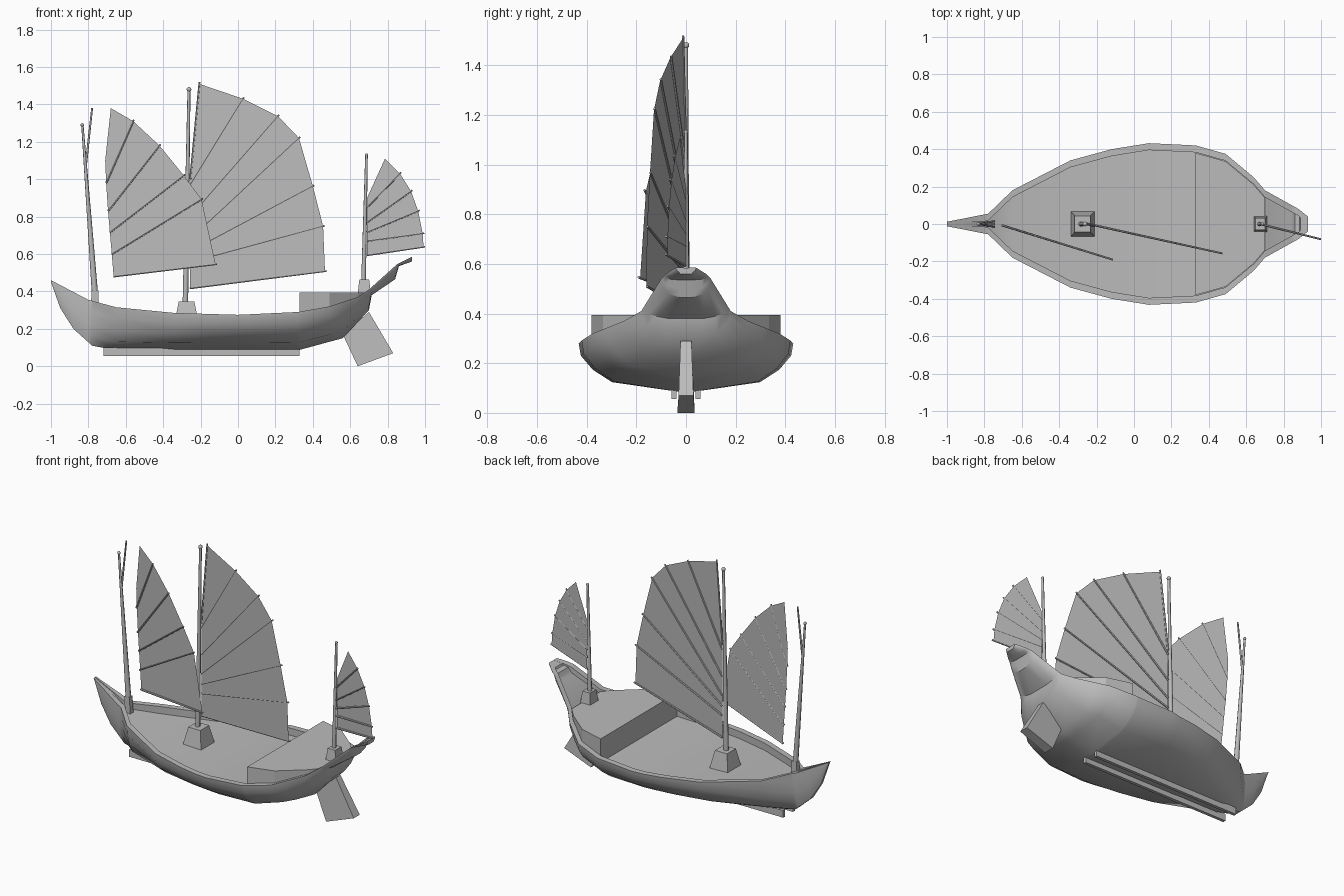
import bpy, bmesh, math
from mathutils import Vector

cube = bpy.data.objects.get("Cube")
if cube:
    bpy.data.objects.remove(cube, do_unlink=True)

GREY = (0.5, 0.5, 0.5, 1)
mat = bpy.data.materials.new("plain_grey")
mat.use_nodes = True
mat.diffuse_color = GREY
mat.node_tree.nodes["Principled BSDF"].inputs["Base Color"].default_value = GREY


def finish(name, bm, smooth=None):
    bmesh.ops.remove_doubles(bm, verts=bm.verts, dist=0.0005)
    bmesh.ops.recalc_face_normals(bm, faces=bm.faces)
    mesh = bpy.data.meshes.new(name)
    bm.to_mesh(mesh)
    bm.free()
    mesh.materials.append(mat)
    ob = bpy.data.objects.new(name, mesh)
    bpy.context.collection.objects.link(ob)
    if smooth:
        bpy.ops.object.select_all(action="DESELECT")
        ob.select_set(True)
        bpy.context.view_layer.objects.active = ob
        bpy.ops.object.shade_smooth_by_angle(angle=math.radians(smooth))
    return ob


def loft(name, rings, smooth=None):
    """Skin a list of equal closed rings and cap both ends."""
    bm = bmesh.new()
    rows = [[bm.verts.new(p) for p in ring] for ring in rings]
    n = len(rows[0])
    for a, b in zip(rows, rows[1:]):
        for i in range(n):
            j = (i + 1) % n
            bm.faces.new((a[i], a[j], b[j], b[i]))
    bm.faces.new(rows[0])
    bm.faces.new(rows[-1])
    return finish(name, bm, smooth)


def rect(x, y, z, hx, hy):
    return [(x - hx, y - hy, z), (x + hx, y - hy, z), (x + hx, y + hy, z), (x - hx, y + hy, z)]


def rod(name, start, end, r1, r2, sides=8, ball=0):
    a, b = Vector(start), Vector(end)
    turn = (b - a).to_track_quat("Z", "Y")
    rings = []
    for p, r in ((a, r1), (b, r2)):
        angles = [2 * math.pi * i / sides for i in range(sides)]
        rings.append([p + turn @ Vector((r * math.cos(t), r * math.sin(t), 0)) for t in angles])
    loft(name, rings, 50)
    if ball:
        bm = bmesh.new()
        bmesh.ops.create_uvsphere(bm, u_segments=8, v_segments=6, radius=ball)
        bmesh.ops.translate(bm, verts=bm.verts, vec=b)
        finish(name + "_ball", bm, 50)


def lerp(table, x):
    for (x0, v0), (x1, v1) in zip(table, table[1:]):
        if x <= x1:
            return v0 + (v1 - v0) * (x - x0) / (x1 - x0)
    return table[-1][1]


# Hull lines along the length
BEAM = [(-1, .012), (-.78, .055), (-.65, .18), (-.34, .34), (-.12, .4), (.08, .432), (.33, .42),
        (.49, .375), (.64, .25), (.7, .18), (.88, .08), (.93, .04)]
SHEER = [(-1, .46), (-.8, .355), (-.65, .315), (-.34, .285), (0, .275), (.32, .29), (.49, .32),
         (.64, .37), (.7, .41), (.85, .545), (.93, .585)]
KEEL = [(-1, .45), (-.95, .31), (-.88, .2), (-.78, .11), (-.65, .085), (.32, .085), (.56, .15),
        (.7, .3), (.715, .38), (.84, .465), (.86, .535), (.93, .56)]
FLAT = [(-1, .005), (-.65, .03), (.6, .03), (.715, .07), (.84, .025), (.93, .025)]
DROP = [(-.85, .004), (-.76, .045), (.7, .045), (.885, .03), (.89, .001)]
STATIONS = sorted({x for t in (BEAM, SHEER, KEEL) for x, _ in t} | {.885, .89})


def inner(x):
    return max(lerp(BEAM, x) - .037, .25 * lerp(BEAM, x))


def hull_ring(x):
    beam, top, low = lerp(BEAM, x), lerp(SHEER, x), lerp(KEEL, x)
    flat = min(lerp(FLAT, x), beam * .6)
    drop = min(max(lerp(DROP, max(x, -.85)), .001), (top - low) * .6)
    half = [(flat, low)]
    for fy, fz in ((.69, .2), (.87, .46), (.98, .75), (1, 1)):
        half.append((max(beam * fy, flat), low + (top - low) * fz))
    half += [(inner(x), top), (inner(x), top - drop)]
    return [(x, y, z) for y, z in half] + [(x, -y, z) for y, z in reversed(half)]


loft("hull", [hull_ring(x) for x in STATIONS], 32)

# Aft cabin filling the space between the bulwarks
cabin = []
for x in (.33, .49, .64, .7):
    w = inner(x) - .003
    cabin.append([(x, -w, .22 + .4 * (x - .33)), (x, w, .22 + .4 * (x - .33)), (x, w, .395), (x, -w, .395)])
loft("cabin", cabin)

# Keel runners
for side, y in (("left", .048), ("right", -.048)):
    loft("keel_runner_" + side, [rect(-.195, y, .055, .525, .01), rect(-.195, y, .1, .525, .01)])

# Rudder, thicker toward its foot
rudder = []
for (x0, z0), (x1, z1), t0, t1 in (((.56, .17), (.70, .29), .022, .022), ((.64, 0), (.83, .07), .035, .03)):
    rudder.append([(x0, -t0, z0), (x1, -t1, z1), (x1, t1, z1), (x0, t0, z0)])
loft("rudder", rudder)

# Mast steps and masts
for name, x, z0, z1, h0, h1, w in (("main", -.275, .23, .345, .065, .042, 1.05),
                                   ("fore", -.765, .3, .405, .022, .018, .8),
                                   ("mizzen", .675, .38, .465, .036, .026, 1.2)):
    loft(name + "_mast_step", [rect(x, 0, z0, h0, h0 * w), rect(x, 0, z1, h1, h1 * w)])
rod("main_mast", (-.282, 0, .3), (-.262, 0, 1.48), .015, .008, ball=.013)
rod("fore_mast", (-.763, 0, .36), (-.832, 0, 1.29), .017, .006, ball=.01)
rod("fore_topmast", (-.815, 0, 1.06), (-.78, 0, 1.38), .006, .005)
rod("mizzen_mast", (.67, 0, .4), (.687, 0, 1.13), .013, .007, ball=.009)


def sail(name, luff, leech, pivot, slope, side):
    """Fan sail: luff and leech points pair up along each batten."""
    def place(p, off=0):
        return Vector((p[0], (pivot - p[0]) * slope + off, p[1]))
    bm = bmesh.new()
    rows = [[bm.verts.new(place(p)) for p in pair] for pair in zip(luff, leech)]
    for a, b in zip(rows, rows[1:]):
        bm.faces.new((a[0], a[1], b[1], b[0]))
    finish(name, bm)
    for i, (p, q) in enumerate(zip(luff, leech)):
        if i:
            a, b = place(p, side * .004), place(q, side * .004)
            rod(f"{name}_batten_{i}", a, b + (b - a).normalized() * .008, .006, .005, 6)


sail("fore_sail",
     [(-.71, 1.1), (-.705, .98), (-.695, .83), (-.685, .716), (-.675, .6), (-.665, .48)],
     [(-.68, 1.38), (-.56, 1.31), (-.42, 1.18), (-.29, 1.02), (-.195, .893), (-.12, .545)],
     -.715, .31, -1)
sail("main_sail",
     [(-.255, 1.03), (-.255, .97), (-.255, .8), (-.255, .68), (-.255, .615), (-.255, .556), (-.257, .417)],
     [(-.208, 1.51), (.027, 1.43), (.214, 1.337), (.326, 1.22), (.4, .963), (.455, .749), (.465, .508)],
     -.26, .22, 1)
sail("mizzen_sail",
     [(.69, .9), (.69, .85), (.69, .77), (.69, .717), (.69, .67), (.69, .594)],
     [(.786, 1.11), (.866, 1.03), (.925, .936), (.963, .83), (.987, .71), (.992, .638)],
     .69, .25, -1)

# Spar along the luff of the main sail
rod("main_sail_yard", (-.255, 0, 1.0), (-.206, -.012, 1.52), .006, .005, 6)
